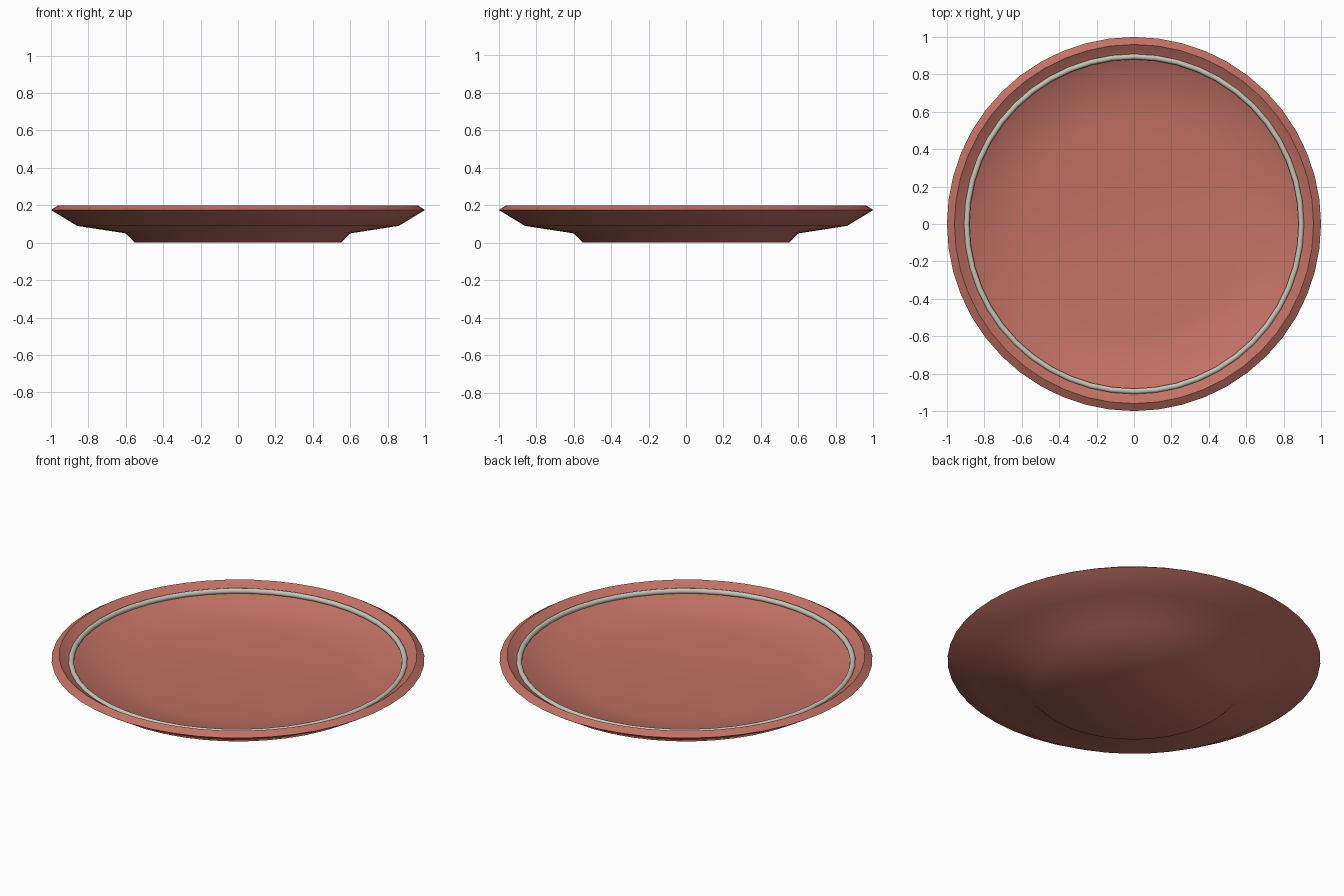
import bpy, bmesh, math

SEGMENTS = 48

cube = bpy.data.objects.get("Cube")
if cube:
    bpy.data.objects.remove(cube, do_unlink=True)


def make_material(name, rgb):
    mat = bpy.data.materials.new(name)
    mat.use_nodes = True
    color = (*rgb, 1)
    mat.diffuse_color = color
    bsdf = next(n for n in mat.node_tree.nodes if n.type == 'BSDF_PRINCIPLED')
    bsdf.inputs["Base Color"].default_value = color
    bsdf.inputs["Roughness"].default_value = 0.6
    return mat


def lathe(name, profile, mat, closed=False):
    """Revolve (radius, height) points about z; open profiles get end caps."""
    bm = bmesh.new()
    rings = []
    for r, z in profile:
        rings.append([bm.verts.new((r * math.cos(a), r * math.sin(a), z))
                      for a in (math.tau * i / SEGMENTS for i in range(SEGMENTS))])
    pairs = list(zip(rings, rings[1:]))
    if closed:
        pairs.append((rings[-1], rings[0]))
    else:
        bm.faces.new(rings[0])
        bm.faces.new(rings[-1])
    for low, high in pairs:
        for i in range(SEGMENTS):
            j = (i + 1) % SEGMENTS
            bm.faces.new((low[i], low[j], high[j], high[i]))
    bmesh.ops.recalc_face_normals(bm, faces=bm.faces[:])
    mesh = bpy.data.meshes.new(name)
    bm.to_mesh(mesh)
    bm.free()
    mesh.materials.append(mat)
    obj = bpy.data.objects.new(name, mesh)
    bpy.context.collection.objects.link(obj)
    bpy.ops.object.select_all(action='DESELECT')
    obj.select_set(True)
    bpy.context.view_layer.objects.active = obj
    bpy.ops.object.shade_smooth_by_angle(angle=math.radians(60))
    return obj


clay = make_material("terracotta", (0.54, 0.165, 0.13))
glaze = make_material("pale grey", (0.57, 0.55, 0.47))

# Plate: foot, underside, bevelled rim, then the inner wall and floor
lathe("plate", [(0.55, 0), (0.60, 0.05), (0.86, 0.09), (1.0, 0.175),
                (0.96, 0.2), (0.84, 0.12), (0.57, 0.08)], clay)

# Thin decorative band lying on the inner wall
TUBE = 0.015
band = [(0.895 + TUBE * math.cos(a), 0.163 + TUBE * math.sin(a))
        for a in (math.tau * i / 12 for i in range(12))]
lathe("rim_band", band, glaze, closed=True)
